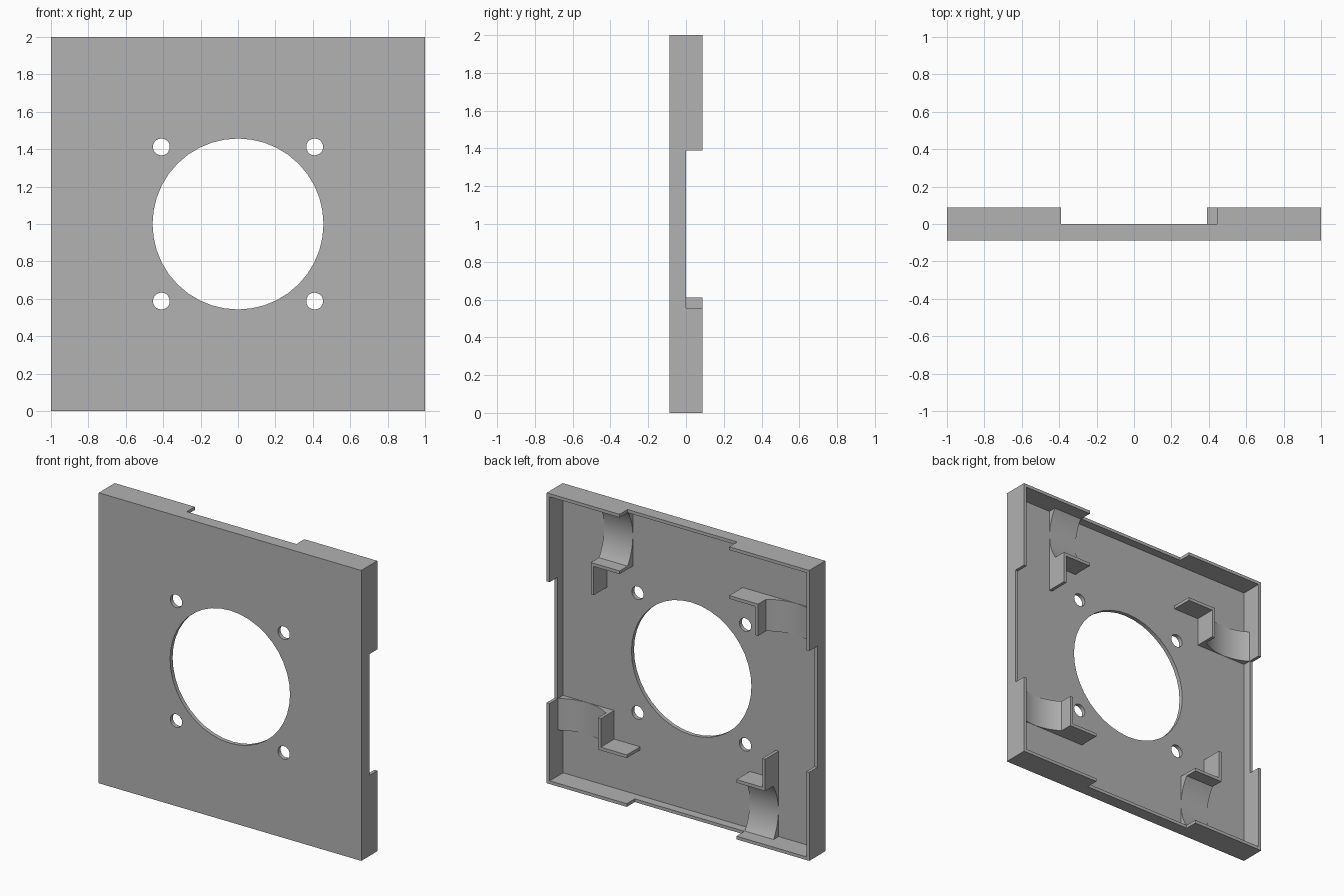
import bpy, bmesh, math
from mathutils import Matrix, Vector

if "Cube" in bpy.data.objects:
    bpy.data.objects.remove(bpy.data.objects["Cube"])

HALF, DEPTH = 1.0, 0.087      # half width, half depth
WALL, FLOOR = 0.022, -0.059   # wall thickness, height of the inner floor
CENTRE = Vector((0, 0, 1))

grey = bpy.data.materials.new("plain grey")
grey.use_nodes = True
grey.diffuse_color = (0.445, 0.445, 0.445, 1)
grey.node_tree.nodes["Principled BSDF"].inputs["Base Color"].default_value = grey.diffuse_color


def add_object(name, bm):
    bmesh.ops.recalc_face_normals(bm, faces=bm.faces)
    mesh = bpy.data.meshes.new(name)
    bm.to_mesh(mesh)
    bm.free()
    mesh.materials.append(grey)
    obj = bpy.data.objects.new(name, mesh)
    obj.location = CENTRE
    bpy.context.collection.objects.link(obj)
    return obj


def add_box(bm, x, y, z):
    """Box between the (low, high) limits on each axis."""
    size = [b - a for a, b in (x, y, z)]
    mid = [(a + b) / 2 for a, b in (x, y, z)]
    bmesh.ops.create_cube(bm, size=1, matrix=Matrix.Translation(mid) @ Matrix.Diagonal((*size, 1)))


def box(name, x, y, z):
    bm = bmesh.new()
    add_box(bm, x, y, z)
    return add_object(name, bm)


def drill(name, x, z, radius, sides):
    bm = bmesh.new()
    turn = Matrix.Translation((x, 0, z)) @ Matrix.Rotation(math.pi / 2, 4, "X")
    bmesh.ops.create_cone(bm, cap_ends=True, segments=sides, radius1=radius,
                          radius2=radius, depth=1, matrix=turn)
    return add_object(name, bm)


def activate(obj):
    bpy.ops.object.select_all(action="DESELECT")
    obj.select_set(True)
    bpy.context.view_layer.objects.active = obj


def cut(obj, cutter):
    cutter.hide_render = True
    mod = obj.modifiers.new("cut", "BOOLEAN")
    mod.operation, mod.solver, mod.object = "DIFFERENCE", "EXACT", cutter
    activate(obj)
    bpy.ops.object.modifier_apply(modifier=mod.name)
    bpy.data.objects.remove(cutter)


# Shallow square tray, open at the back
tray = box("cover_plate", (-HALF, HALF), (-DEPTH, DEPTH), (-HALF, HALF))
inner = HALF - WALL
cut(tray, box("hollow", (-inner, inner), (FLOOR, 0.3), (-inner, inner)))

# One off-centre notch in each wall
for k in range(4):
    notch = box("notch", (-0.39, 0.445), (0, 0.3), (0.9, 1.1))
    notch.rotation_euler.y = k * math.pi / 2
    cut(tray, notch)

# Large opening and four screw holes
cut(tray, drill("opening", 0, 0, 0.457, 40))
for sx in (-1, 1):
    for sz in (-1, 1):
        cut(tray, drill("screw_hole", sx * 0.41, sz * 0.412, 0.045, 20))
activate(tray)
bpy.ops.object.shade_smooth_by_angle(angle=math.radians(30))


# Retaining clip: curved cradle, end plate and side tab
def make_clip(name, turn):
    x0, x1 = 0.445, 0.664
    z0, z1 = 0.588, 0.985
    base = FLOOR - 0.01
    bm = bmesh.new()
    start = z0 + WALL
    half = (z1 - start) / 2
    sag = -FLOOR - 0.002
    radius = (half ** 2 + sag ** 2) / (2 * sag)
    spread = math.asin(half / radius)
    steps = 16
    # Side outline: full-height end plate, then the arc up to the wall
    outline = [(z1, base), (z0, base), (z0, DEPTH), (start, DEPTH)]
    for i in range(steps + 1):
        a = spread * (2 * i / steps - 1)
        outline.append((start + half + radius * math.sin(a),
                        -sag - 0.001 + radius * (1 - math.cos(a)) + 0.001))
    face = bm.faces.new([bm.verts.new((x0, y, z)) for z, y in outline])
    side = bmesh.ops.extrude_face_region(bm, geom=[face])["geom"]
    bmesh.ops.translate(bm, vec=(x1 - x0, 0, 0),
                        verts=[v for v in side if isinstance(v, bmesh.types.BMVert)])
    if face.is_valid and len(bm.faces) < len(outline) + 2:
        bm.faces.new([v for v in bm.verts if abs(v.co.x - x0) < 1e-5])
    # Tab running towards the middle of the tray
    add_box(bm, (x1 - WALL, x1), (base, DEPTH), (0.39, z0))
    clip = add_object(name, bm)
    clip.rotation_euler.y = turn
    activate(clip)
    bpy.ops.object.shade_smooth_by_angle(angle=math.radians(25))


for k, place in enumerate(("top", "left", "bottom", "right")):
    make_clip(place + "_clip", k * math.pi / 2)
